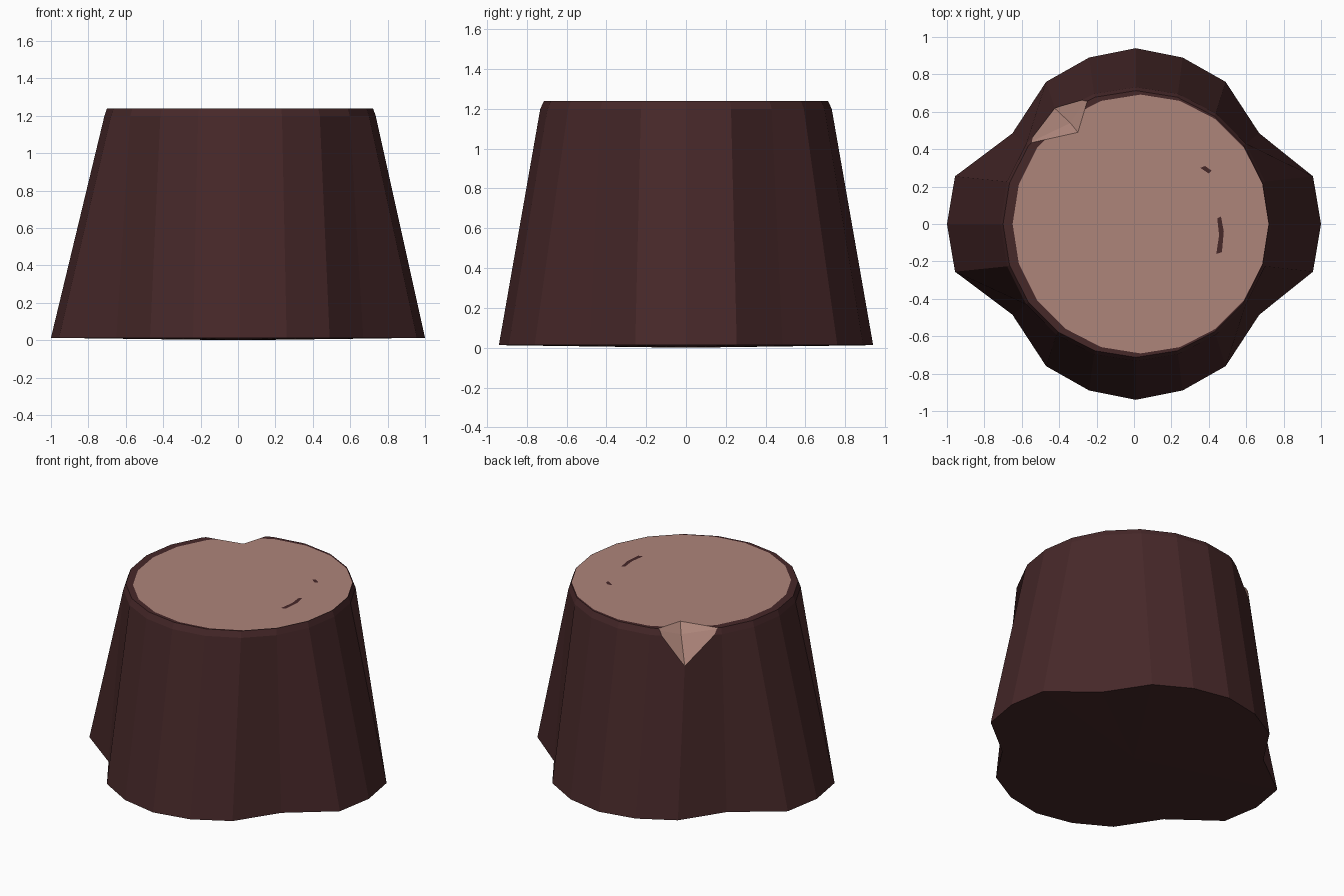
import bpy, bmesh, math
from mathutils import Vector

if "Cube" in bpy.data.objects:
    bpy.data.objects.remove(bpy.data.objects["Cube"])


def material(name, rgb):
    m = bpy.data.materials.new(name)
    m.diffuse_color = (*rgb, 1)
    m.use_nodes = True
    m.node_tree.nodes["Principled BSDF"].inputs["Base Color"].default_value = m.diffuse_color
    return m


BARK = material("dark_bark", (0.062, 0.021, 0.022))
WOOD = material("pale_wood", (0.42, 0.235, 0.195))


def finish(bm, name):
    bmesh.ops.recalc_face_normals(bm, faces=bm.faces)
    me = bpy.data.meshes.new(name)
    bm.to_mesh(me)
    bm.free()
    me.materials.append(BARK)
    me.materials.append(WOOD)
    ob = bpy.data.objects.new(name, me)
    bpy.context.collection.objects.link(ob)
    return ob


# Lobed foot outline: one quadrant, mirrored to all four
quad = [(1.0, 0), (0.957, 0.255), (0.66, 0.485), (0.48, 0.76), (0.25, 0.89), (0, 0.94)]
half = quad + [(-x, y) for x, y in quad[-2::-1]]
foot = half + [(x, -y) for x, y in half[-2:0:-1]]
foot = [(x + 0.01 * (abs(x) < 0.9), y, 0.013) for x, y in foot]
N = len(foot)


def circle(cx, rx, ry, z):
    return [(cx + rx * math.cos(2 * math.pi * i / N), ry * math.sin(2 * math.pi * i / N), z)
            for i in range(N)]


# Stump: foot, wall, bevelled rim, pale cut top
bm = bmesh.new()
rings = [[bm.verts.new(p) for p in ring] for ring in (
    foot,
    circle(0.011, 0.725, 0.732, 1.2),
    circle(0.011, 0.711, 0.713, 1.24),
    circle(0.035, 0.684, 0.692, 1.24))]
for a, b in zip(rings, rings[1:]):
    for i in range(N):
        j = (i + 1) % N
        bm.faces.new((a[i], a[j], b[j], b[i]))
bm.faces.new(rings[-1]).material_index = 1
base = bm.verts.new((0, 0, 0))
for i in range(N):
    bm.faces.new((rings[0][i], base, rings[0][(i + 1) % N]))
stump = finish(bm, "stump")

# Chip cut out of the back left rim, leaving pale faces
core = Vector((-0.34, 0.54, 1.18))
corners = [Vector(p) for p in ((-0.30, 0.49, 1.24), (-0.57, 0.43, 1.24),
                               (-0.42, 0.615, 1.02), (-0.24, 0.69, 1.24))]
bm = bmesh.new()
c = bm.verts.new(core)
apex = bm.verts.new((-0.6, 0.85, 2.0))
loop = [bm.verts.new(core + (p - core) * 1.6) for p in corners]
for i in range(4):
    a, b = loop[i], loop[(i + 1) % 4]
    bm.faces.new((c, a, b))
    bm.faces.new((apex, b, a))
for f in bm.faces:
    f.material_index = 1
cutter = finish(bm, "chip_cutter")
cutter.hide_render = True
mod = stump.modifiers.new("chip", 'BOOLEAN')
mod.operation = 'DIFFERENCE'
mod.solver = 'EXACT'
mod.object = cutter
bpy.context.view_layer.objects.active = stump
bpy.ops.object.modifier_apply(modifier=mod.name)
bpy.data.objects.remove(cutter, do_unlink=True)


# Small dark marks on the cut top, as thin plates
def mark(name, outline):
    bm = bmesh.new()
    bm.faces.new([bm.verts.new((x, y, 1.242)) for x, y in outline])
    ob = finish(bm, name)
    if ob.data.polygons[0].normal.z < 0:
        ob.data.flip_normals()


mark("long_mark", [(0.44, -0.16), (0.47, -0.15), (0.48, -0.04), (0.465, 0.04), (0.445, 0.03), (0.455, -0.06)])
mark("short_mark", [(0.355, 0.30), (0.40, 0.27), (0.415, 0.285), (0.38, 0.31)])
